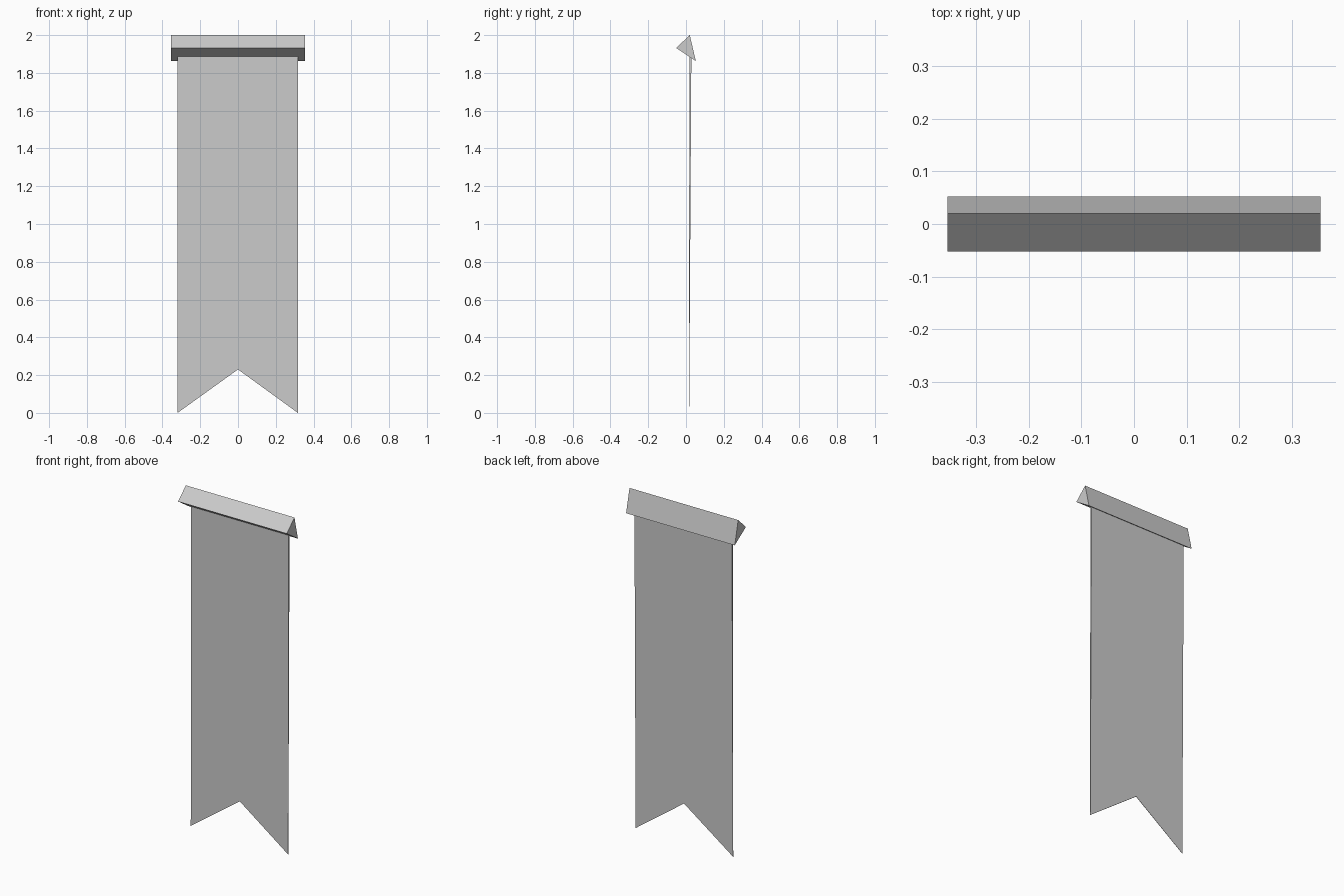
import bpy, bmesh

if "Cube" in bpy.data.objects:
    bpy.data.objects.remove(bpy.data.objects["Cube"])


def prism(name, front, back):
    """Closed solid bridging two matching outlines."""
    bm = bmesh.new()
    a = [bm.verts.new(p) for p in front]
    b = [bm.verts.new(p) for p in back]
    bm.faces.new(a)
    bm.faces.new(b[::-1])
    for i in range(len(a)):
        j = (i + 1) % len(a)
        bm.faces.new((a[j], a[i], b[i], b[j]))
    bmesh.ops.recalc_face_normals(bm, faces=bm.faces)
    mesh = bpy.data.meshes.new(name)
    bm.to_mesh(mesh)
    bm.free()
    obj = bpy.data.objects.new(name, mesh)
    bpy.context.collection.objects.link(obj)
    return obj


# Three-sided hanging bar
section = [(0.02, 2.0), (-0.052, 1.932), (0.052, 1.863)]
prism("hanging_bar",
      [(-0.355, y, z) for y, z in section],
      [(0.355, y, z) for y, z in section])

# Swallowtail cloth, thickest at the top and tapering to the tips
outline = [(-0.32, 1.9), (-0.32, 0.0), (0.0, 0.23), (0.317, 0.0), (0.317, 1.9)]
prism("banner_cloth",
      [(x, 0.016 + 0.001 * z, z) for x, z in outline],
      [(x, 0.017 + 0.006 * z, z) for x, z in outline])
